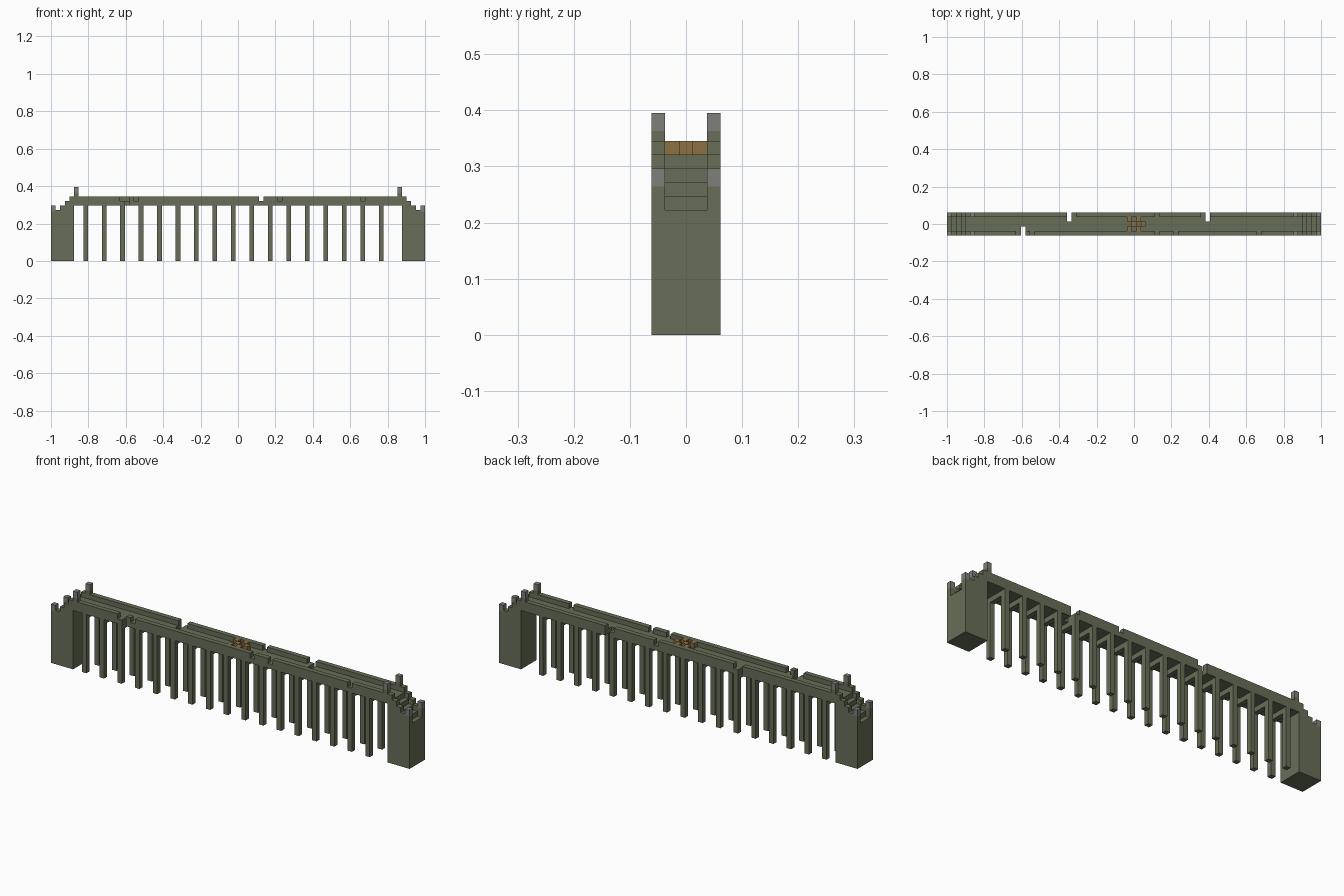
import bpy, bmesh

COLS, ROWS = 81, 5
U = 2 / COLS                      # edge of one building block

if "Cube" in bpy.data.objects:
    bpy.data.objects.remove(bpy.data.objects["Cube"])


def material(name, rgb):
    m = bpy.data.materials.new(name)
    m.use_nodes = True
    m.diffuse_color = (*rgb, 1)
    bsdf = next(n for n in m.node_tree.nodes if n.type == 'BSDF_PRINCIPLED')
    bsdf.inputs["Base Color"].default_value = (*rgb, 1)
    bsdf.inputs["Roughness"].default_value = 0.9
    return m


STONE = material("mossy_stone", (0.135, 0.158, 0.096))
GREY = material("grey_cap", (0.21, 0.21, 0.195))
WOOD = material("brown_timber", (0.27, 0.16, 0.055))


def point(c, r, z):
    """Block grid position to scene position."""
    return ((c - COLS / 2) * U, (r - ROWS / 2) * U, z * U)


def prism(bm, outline, r0, r1):
    """Extrude a (column, height) outline from row r0 to row r1."""
    face = bm.faces.new([bm.verts.new(point(c, r0, z)) for c, z in outline])
    res = bmesh.ops.extrude_face_region(bm, geom=[face])
    verts = [v for v in res["geom"] if isinstance(v, bmesh.types.BMVert)]
    bmesh.ops.translate(bm, verts=verts, vec=(0, (r1 - r0) * U, 0))


def box(bm, c0, c1, r0, r1, z0, z1):
    prism(bm, [(c0, z0), (c1, z0), (c1, z1), (c0, z1)], r0, r1)


def finish(bm, name, mat):
    bmesh.ops.recalc_face_normals(bm, faces=bm.faces)
    mesh = bpy.data.meshes.new(name)
    bm.to_mesh(mesh)
    bm.free()
    mesh.materials.append(mat)
    obj = bpy.data.objects.new(name, mesh)
    bpy.context.collection.objects.link(obj)
    return obj


def runs(start, end, gaps):
    """Stretches of columns left between the missing ones."""
    for g in sorted(gaps) + [end]:
        if g > start:
            yield start, g
        start = g + 1


def stairs(base, flip):
    """Solid stepped outline, five columns long, rising towards the span."""
    pts = [(0, 0)]
    for i in range(5):
        pts += [(i, base + i), (i + 1, base + i)]
    pts.append((5, 0))
    return [(COLS - c if flip else c, z) for c, z in pts]


# Stepped end blocks, with a raised curb on both sides
for side, flip in (("right", False), ("left", True)):
    bm = bmesh.new()
    prism(bm, stairs(9, flip), 1, 4)
    for r in (0, 4):
        prism(bm, stairs(10, flip), r, r + 1)
    finish(bm, side + "_abutment", STONE)

# Walkway slab with broken-out holes
bm = bmesh.new()
for r0, r1, gaps in ((0, 2, [16]), (2, 3, []), (3, 5, [26, 56])):
    for a, b in runs(5, 76, gaps):
        box(bm, a, b, r0, r1, 12, 13)
finish(bm, "deck", STONE)

# Low walls with missing blocks
for name, r, gaps in (("front_parapet", 0, [15, 16, 18, 45, 49, 67]),
                      ("back_parapet", 4, [26, 27, 45, 55, 56])):
    bm = bmesh.new()
    for a, b in runs(5, 76, gaps):
        box(bm, a, b, r, r + 1, 13, 14)
    finish(bm, name, STONE)

# Paired piers joined by a cross beam under the deck
bm = bmesh.new()
for c in range(7, 72, 4):
    for r in (0, 4):
        box(bm, c, c + 1, r, r + 1, 0, 12)
    box(bm, c, c + 1, 1, 4, 11, 12)
finish(bm, "piers", STONE)

# Posts at the foot and head of each stair, with grey caps
posts, caps = bmesh.new(), bmesh.new()
for c, z in ((0, 10), (5, 14)):
    for col in (c, COLS - 1 - c):
        for r in (0, 4):
            box(posts, col, col + 1, r, r + 1, z, z + 0.7)
            box(caps, col, col + 1, r, r + 1, z + 0.7, z + 2)
finish(posts, "post_bases", STONE)
finish(caps, "post_caps", GREY)

# Scattered timber blocks at midspan
bm = bmesh.new()
for r, cols in ((1, (39, 41)), (2, (40, 42)), (3, (39, 41))):
    for c in cols:
        box(bm, c, c + 1, r, r + 1, 13, 14)
finish(bm, "timber_pile", WOOD)
